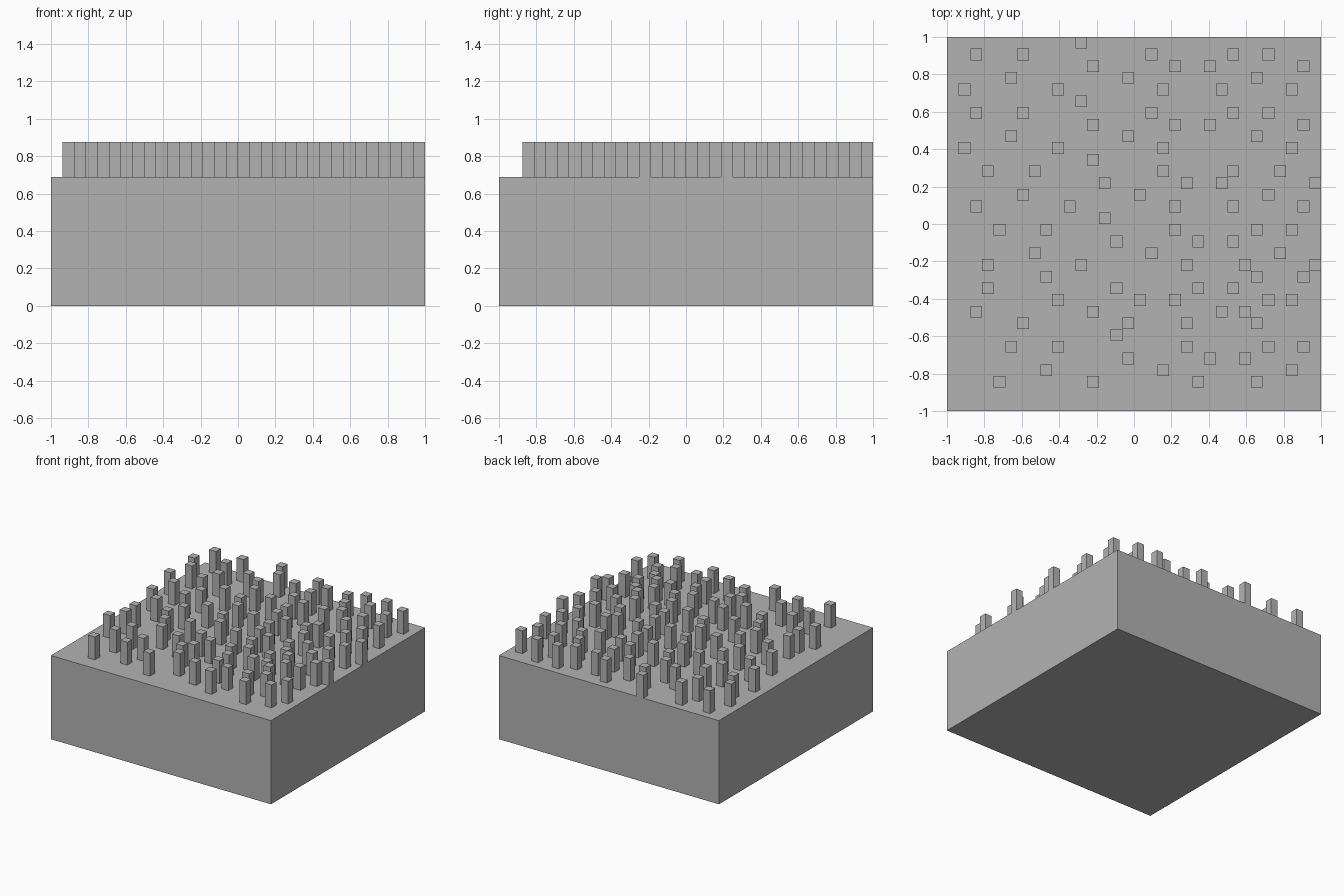
import bpy
import bmesh
from mathutils import Matrix, Vector

cube = bpy.data.objects.get("Cube")
if cube:
    bpy.data.objects.remove(cube, do_unlink=True)

CELL = 2 / 32           # the block is a grid of small cells
BASE_TOP = 11 * CELL
PIN_TOP = 14 * CELL

# Occupied columns in each row of cells, from the front row to the back
FIRST_ROW = 2
PIN_ROWS = [
    (4, 12, 21, 26), (8, 18, 29), (15, 22, 25), (5, 9, 20, 27, 30),
    (14,), (6, 15, 20, 26), (2, 12, 23, 25), (9, 16, 19, 27, 29),
    (3, 14, 21, 24), (8, 26, 30), (3, 11, 20, 25, 31), (7, 17, 28),
    (14, 21, 24), (4, 8, 19, 26, 29), (13,), (2, 10, 19, 24, 30),
    (6, 16, 27), (13, 20, 23, 31), (3, 7, 18, 24, 28), (12,),
    (1, 9, 18, 29), (5, 15, 26), (12, 19, 22, 30), (2, 6, 17, 24, 27),
    (11,), (1, 9, 18, 23, 29), (5, 15, 26), (12, 19, 22, 30),
    (2, 6, 17, 24, 27), (11,),
]


def make_material(name, color):
    mat = bpy.data.materials.new(name)
    mat.use_nodes = True
    mat.diffuse_color = color
    shader = next(n for n in mat.node_tree.nodes if n.type == "BSDF_PRINCIPLED")
    shader.inputs["Base Color"].default_value = color
    return mat


def add_box(bm, low, high):
    """Add an axis-aligned box between two corners."""
    low, high = Vector(low), Vector(high)
    place = Matrix.Translation((low + high) / 2) @ Matrix.Diagonal((*(high - low), 1))
    return bmesh.ops.create_cube(bm, size=1, matrix=place)["verts"]


def finish(bm, name, mat):
    mesh = bpy.data.meshes.new(name)
    bm.to_mesh(mesh)
    bm.free()
    mesh.materials.append(mat)
    obj = bpy.data.objects.new(name, mesh)
    bpy.context.collection.objects.link(obj)
    return obj


grey = make_material("plain grey", (0.45, 0.45, 0.45, 1))

# Solid base block
bm = bmesh.new()
add_box(bm, (-1, -1, 0), (1, 1, BASE_TOP))
finish(bm, "base_block", grey)

# Square pins standing on the block, one cell wide
bm = bmesh.new()
for row, columns in enumerate(PIN_ROWS, FIRST_ROW):
    y = -1 + row * CELL
    for column in columns:
        x = -1 + column * CELL
        add_box(bm, (x, y, BASE_TOP), (x + CELL, y + CELL, PIN_TOP))

# Pins are open underneath, where they meet the block
bm.normal_update()
bottoms = [f for f in bm.faces if f.normal.z < -0.5]
bmesh.ops.delete(bm, geom=bottoms, context="FACES_ONLY")
finish(bm, "pins", grey)
